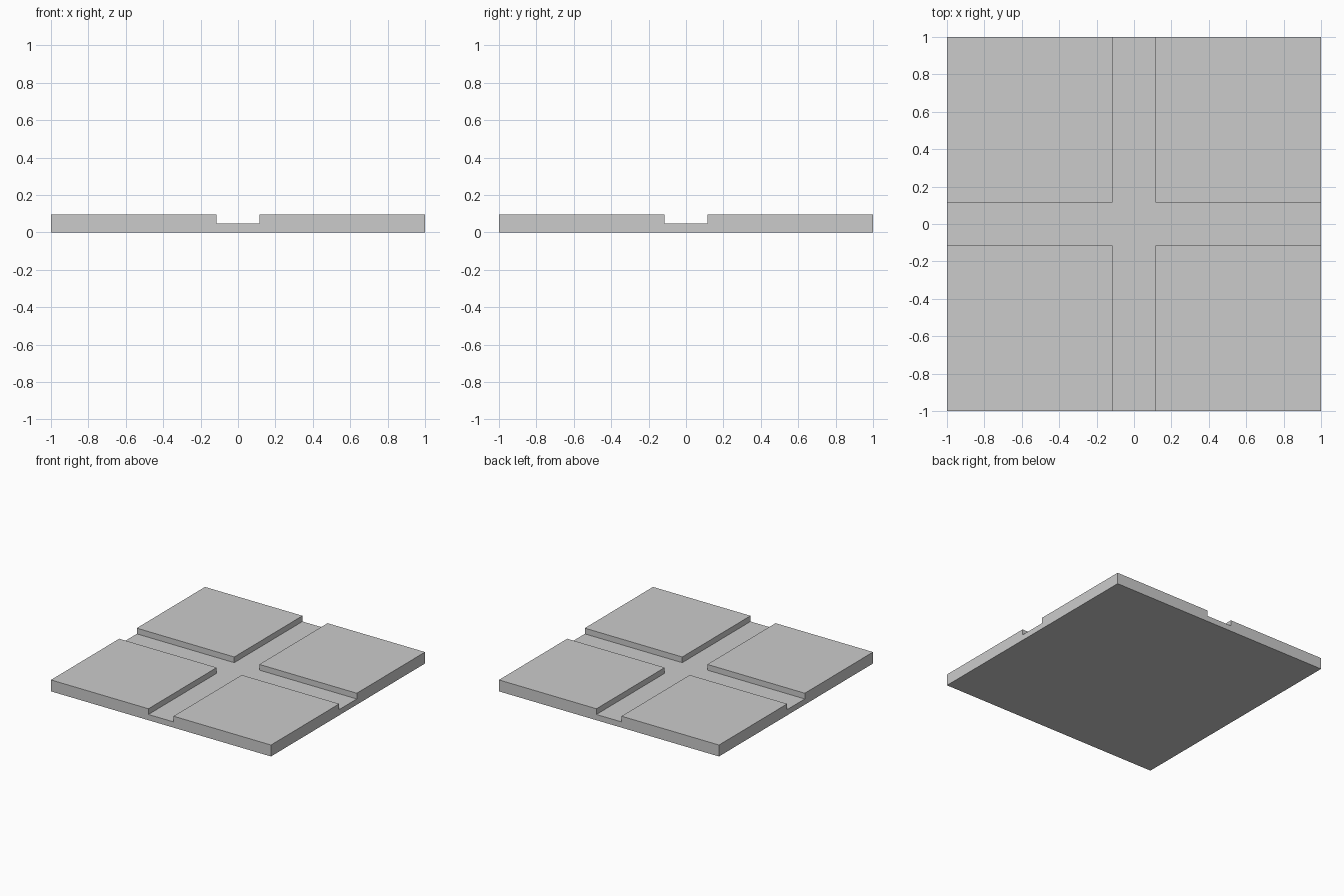
import bpy, bmesh
from mathutils import Vector, Matrix

if "Cube" in bpy.data.objects:
    bpy.data.objects.remove(bpy.data.objects["Cube"])

HALF, GROOVE = 1.0, 0.114       # tile half size, groove half width
FLOOR, TOP = 0.047, 0.094       # groove floor height, pad height

# base slab
bm = bmesh.new()
bmesh.ops.create_cube(bm, size=1, matrix=Matrix.Translation((0, 0, FLOOR / 2))
                      @ Matrix.Diagonal((2 * HALF, 2 * HALF, FLOOR, 1)))

# cut lines along both sides of the crossing grooves
for axis in (Vector((1, 0, 0)), Vector((0, 1, 0))):
    for s in (-1, 1):
        bmesh.ops.bisect_plane(bm, geom=bm.verts[:] + bm.edges[:] + bm.faces[:],
                               plane_co=axis * s * GROOVE, plane_no=axis)

# raise the four corner pads
bm.normal_update()
pads = []
for f in bm.faces:
    c = f.calc_center_median()
    if f.normal.z > 0.9 and min(abs(c.x), abs(c.y)) > GROOVE:
        pads.append(f)
raised = bmesh.ops.extrude_discrete_faces(bm, faces=pads)["faces"]
for f in raised:
    bmesh.ops.translate(bm, verts=f.verts[:], vec=(0, 0, TOP - FLOOR))

bmesh.ops.recalc_face_normals(bm, faces=bm.faces[:])
mesh = bpy.data.meshes.new("grooved_tile")
bm.to_mesh(mesh)
bm.free()
bpy.context.collection.objects.link(bpy.data.objects.new("grooved_tile", mesh))
